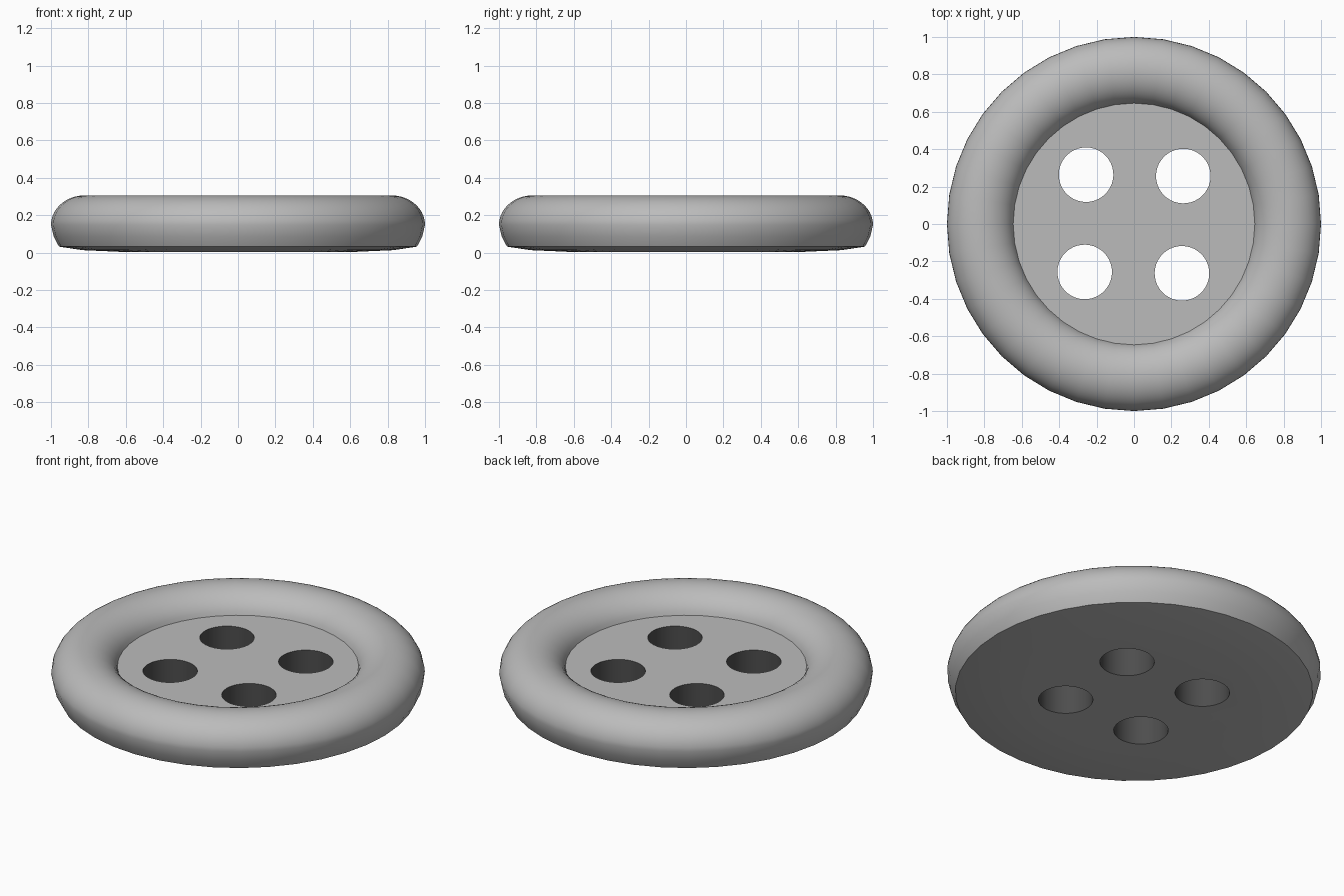
import bpy
import bmesh
from math import sin, cos, pi, radians
from mathutils import Matrix, Vector

cube = bpy.data.objects.get("Cube")
if cube:
    bpy.data.objects.remove(cube)

SIDES = 40
RIM_CENTRE, RIM_HALF_WIDTH, RIM_MID, RIM_HEIGHT = 0.82, 0.18, 0.148, 0.158
DISC_TOP, HOLE_RADIUS, HOLE_OFFSET = 0.187, 0.146, 0.26


def make_material(name, value):
    mat = bpy.data.materials.new(name)
    colour = (value, value, value, 1)
    mat.diffuse_color = colour
    mat.use_nodes = True
    mat.node_tree.nodes["Principled BSDF"].inputs["Base Color"].default_value = colour
    return mat


grey = make_material("grey plastic", 0.5)
dark = make_material("dark hole lining", 0.075)


def make_object(name, bm):
    bmesh.ops.recalc_face_normals(bm, faces=bm.faces)
    mesh = bpy.data.meshes.new(name)
    bm.to_mesh(mesh)
    bm.free()
    obj = bpy.data.objects.new(name, mesh)
    bpy.context.collection.objects.link(obj)
    mesh.materials.append(grey)
    mesh.materials.append(dark)
    return obj


# Half profile: shallow base, then the rounded rim rolling in to the disc
profile = [(0.6, 0.003), (0.83, 0.013), (0.957, 0.032), (0.985, 0.085)]
end = pi - 0.25
for i in range(21):
    a = end * i / 20
    profile.append((RIM_CENTRE + RIM_HALF_WIDTH * cos(a), RIM_MID + RIM_HEIGHT * sin(a)))
profile[-1] = (0.646, DISC_TOP)

# Lathe the profile into rings and close both flat faces
bm = bmesh.new()
rings = []
for r, z in profile:
    rings.append([bm.verts.new((r * cos(2 * pi * k / SIDES), r * sin(2 * pi * k / SIDES), z))
                  for k in range(SIDES)])
for low, high in zip(rings, rings[1:]):
    for k in range(SIDES):
        n = (k + 1) % SIDES
        bm.faces.new((low[k], low[n], high[n], high[k]))
bm.faces.new(rings[0])
bm.faces.new(rings[-1])
button = make_object("button_body", bm)

# Four thread holes, turned very slightly
bm = bmesh.new()
turn = Matrix.Rotation(radians(-0.8), 4, "Z")
for sx in (-1, 1):
    for sy in (-1, 1):
        place = turn @ Matrix.Translation(Vector((sx * HOLE_OFFSET, sy * HOLE_OFFSET, 0.1)))
        bmesh.ops.create_cone(bm, cap_ends=True, segments=SIDES, radius1=HOLE_RADIUS,
                              radius2=HOLE_RADIUS, depth=0.6, matrix=place)
cutter = make_object("hole_cutter", bm)
cutter.hide_render = True

bpy.ops.object.select_all(action="DESELECT")
bpy.context.view_layer.objects.active = button
button.select_set(True)
cut = button.modifiers.new("thread holes", "BOOLEAN")
cut.operation = "DIFFERENCE"
cut.solver = "EXACT"
cut.object = cutter
bpy.ops.object.modifier_apply(modifier=cut.name)
bpy.data.objects.remove(cutter)

# Dark lining on the upright walls of the holes
for face in button.data.polygons:
    inside = face.center.xy.length < 0.58
    face.material_index = 1 if inside and abs(face.normal.z) < 0.3 else 0

bpy.ops.object.shade_smooth_by_angle(angle=radians(30))
